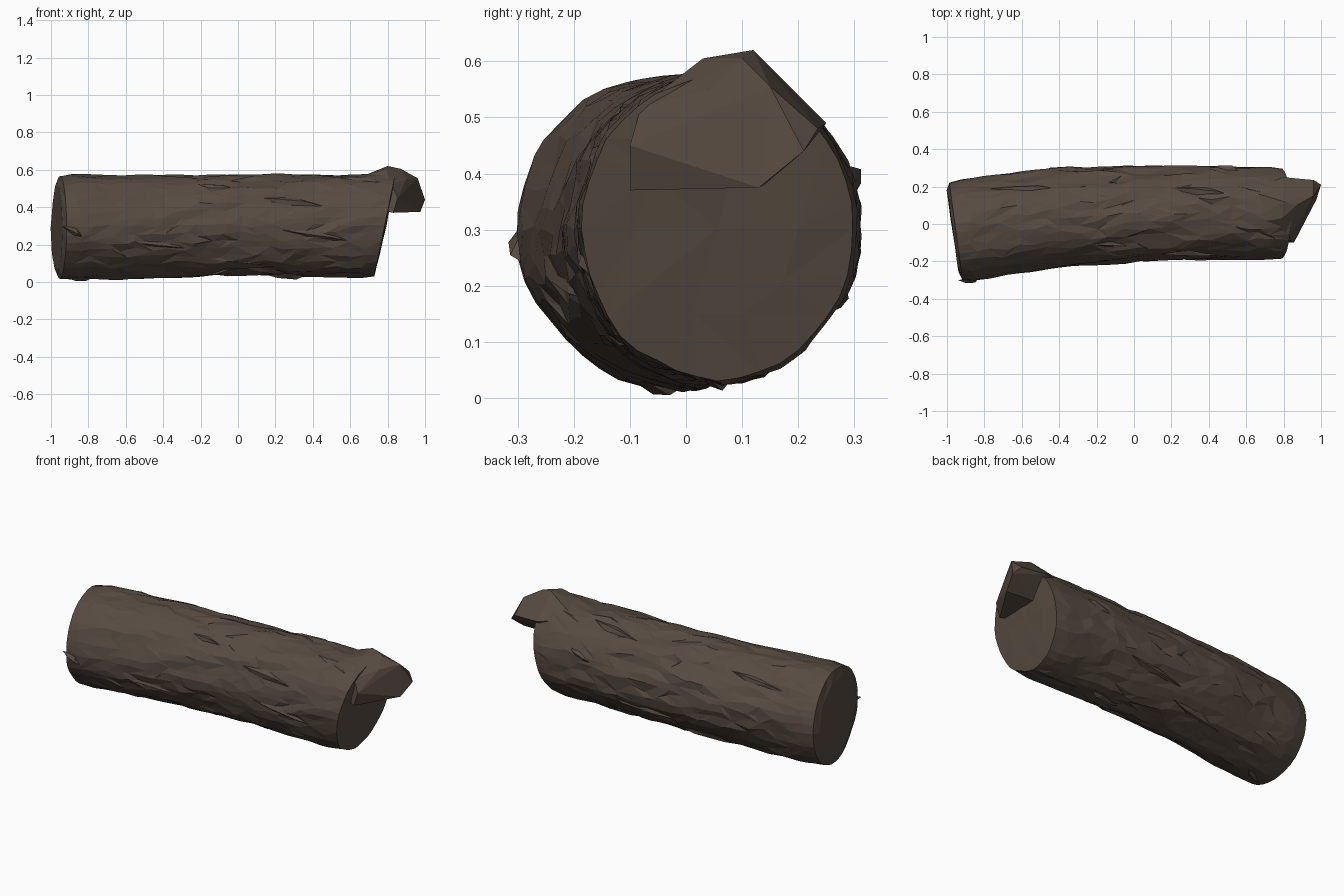
import bpy, bmesh, math, random
from mathutils import Vector, noise

if "Cube" in bpy.data.objects:
    bpy.data.objects.remove(bpy.data.objects["Cube"])

random.seed(7)

bark = bpy.data.materials.new("dark brown bark")
bark.diffuse_color = (0.095, 0.070, 0.053, 1)
bark.use_nodes = True
bark.node_tree.nodes["Principled BSDF"].inputs["Base Color"].default_value = bark.diffuse_color

# x, centre y, centre z, half width, half height along the slightly bent log
STATIONS = [(-1.0, -0.046, 0.288, 0.270, 0.280), (-0.88, -0.030, 0.293, 0.277, 0.285),
            (-0.4, 0.035, 0.297, 0.264, 0.271), (0.0, 0.052, 0.302, 0.257, 0.268),
            (0.4, 0.060, 0.304, 0.251, 0.276), (0.85, 0.055, 0.302, 0.248, 0.277)]
SIDES, RINGS = 40, 22


def section(x):
    for a, b in zip(STATIONS, STATIONS[1:]):
        if x <= b[0]:
            break
    f = min(max((x - a[0]) / (b[0] - a[0]), 0), 1)
    return [p + (q - p) * f for p, q in zip(a[1:], b[1:])]


def relief(x, a):
    """Bark plates and furrows, stretched along the log and gently twisted."""
    t = a + 0.55 * x
    c, s = math.cos(t), math.sin(t)
    n = noise.noise(Vector((x * 1.3, c * 2.3, s * 2.3)))
    m = noise.noise(Vector((x * 1.8 + 9, c * 4.5, s * 4.5)))
    plate = min(max((n + 0.02) * 9, -1), 1)          # steep ledge between plates
    furrow = max(0, 1 - abs(m) * 6)                  # narrow crack
    fade = min(1, max(0, (x + 1.0) * 3), max(0, (0.9 - x) * 3))
    # the left end is flattened on its lower front
    flat = 0.05 * min(max(-x, 0), 1) * math.exp(-((a - 3.9) / 0.35) ** 2)
    return 1 + fade * (0.024 * plate - 0.045 * furrow) + 0.012 * m - flat


def finish(bm, name):
    bmesh.ops.recalc_face_normals(bm, faces=bm.faces)
    me = bpy.data.meshes.new(name)
    bm.to_mesh(me)
    bm.free()
    me.materials.append(bark)
    ob = bpy.data.objects.new(name, me)
    bpy.context.collection.objects.link(ob)
    return ob


# Log trunk: irregular rings between two slanted cut ends
bm = bmesh.new()
rings = []
for i in range(RINGS + 1):
    t = i / RINGS
    ring = []
    for j in range(SIDES):
        inner = 0 < i < RINGS
        a = 2 * math.pi * (j + (random.uniform(-0.3, 0.3) if inner else 0)) / SIDES
        u = t + (random.uniform(-0.35, 0.35) / RINGS if inner else 0)
        cy, cz, ry, rz = section(-0.96 + 1.75 * u)
        left = -0.952 - 0.13 * ry * math.cos(a)
        right = 0.73 + 0.20 * (cz + rz * math.sin(a) - 0.03)
        x = left + (right - left) * u
        cy, cz, ry, rz = section(x)
        k = relief(x, a) * (0.975 if not inner else 1)
        ring.append(bm.verts.new((x, cy + ry * k * math.cos(a), cz + rz * k * math.sin(a))))
    rings.append(ring)
for r0, r1 in zip(rings, rings[1:]):
    for j in range(SIDES):
        a, b, c, d = r0[j], r0[(j + 1) % SIDES], r1[(j + 1) % SIDES], r1[j]
        tris = ((a, b, c), (a, c, d)) if random.random() < 0.4 else ((a, b, d), (b, c, d))
        for f in tris:
            bm.faces.new(f)
# Cut ends: an uneven inner ring and a centre point
for ring, out, size in ((rings[0], -0.016, 0.84), (rings[-1], 0.006, 0.6)):
    mid = sum((v.co for v in ring), Vector()) / SIDES
    core = [bm.verts.new(mid.lerp(ring[j].co, size) + Vector((out + random.uniform(-.005, .005), 0, 0)))
            for j in range(0, SIDES, 4)]
    hub = bm.verts.new(mid + Vector((out, 0, 0)))
    n = len(core)
    for j in range(n):
        p, q = core[j], core[(j + 1) % n]
        bm.faces.new((hub, p, q))
        for s in range(4):
            bm.faces.new((p, ring[j * 4 + s], ring[(j * 4 + s + 1) % SIDES]))
        bm.faces.new((p, ring[(j * 4 + 4) % SIDES], q))
finish(bm, "log_trunk")


def hull(name, points):
    bm = bmesh.new()
    for p in points:
        bm.verts.new(p)
    res = bmesh.ops.convex_hull(bm, input=bm.verts)
    bmesh.ops.delete(bm, geom=list({g for g in res["geom_interior"] + res["geom_unused"]
                                    if isinstance(g, bmesh.types.BMVert)}), context='VERTS')
    return finish(bm, name)


# Broken overhang left at the top of the right end
hull("broken_overhang", [
    (0.60, 0.00, 0.54), (0.60, 0.18, 0.53), (0.79, 0.03, 0.605), (0.80, 0.12, 0.62),
    (0.87, 0.10, 0.605), (0.80, 0.25, 0.49), (0.96, 0.235, 0.48), (0.96, 0.15, 0.555),
    (0.90, 0.04, 0.55), (0.82, -0.08, 0.52), (0.855, -0.10, 0.45), (0.83, -0.10, 0.37),
    (0.78, -0.08, 0.38), (0.975, 0.13, 0.375), (1.0, 0.21, 0.44), (0.78, 0.14, 0.38)])


# Raised bark splinters lying along the surface: x, angle in degrees, length, lift
def splinter(i, x, deg, length, lift):
    pts = []
    for dx, da, k in ((-.5, -.1, .96), (.5, .15, .96), (.1, -.09, .95), (0, .12, .95),
                      (.25, .06, 1 + lift), (-.15, -.02, 1 + lift * .6)):
        px, a = x + dx * length, math.radians(deg) + da
        cy, cz, ry, rz = section(px)
        pts.append((px, cy + ry * k * math.cos(a), cz + rz * k * math.sin(a)))
    hull(f"bark_splinter_{i}", pts)


for i, spec in enumerate([(0.48, 17, .18, .08), (-0.2, 125, .45, .03), (0.25, 150, .45, .03),
                          (0.4, 190, .4, .03), (-0.45, 200, .45, .03), (0.0, 225, .45, .03),
                          (0.25, 268, .25, .06), (0.35, 60, .4, .03), (-0.6, 45, .4, .03),
                          (0.1, 330, .45, .03), (-0.3, 300, .45, .03), (-0.85, 265, .15, .02),
                          (-0.88, 184, .12, .05)]):
    splinter(i, *spec)
